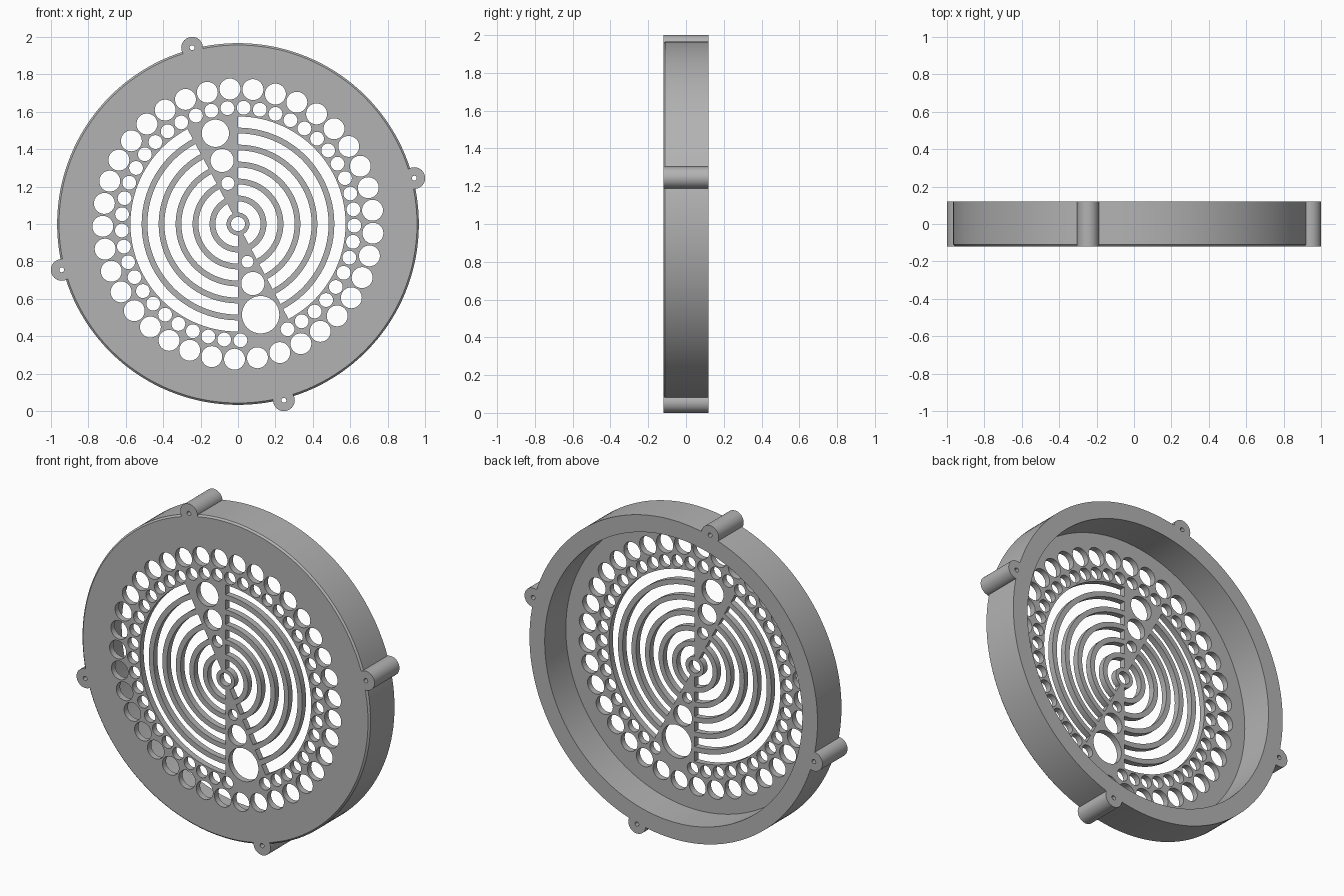
import bpy, bmesh
from math import sin, cos, radians

if "Cube" in bpy.data.objects:
    bpy.data.objects.remove(bpy.data.objects["Cube"])

CZ = 1.0                      # height of the grille centre
FRONT, BACK = -0.12, 0.12
PLATE_BACK = -0.083           # rear of the perforated plate

grey = bpy.data.materials.new("grey_plastic")
grey.use_nodes = True
grey.diffuse_color = (0.45, 0.45, 0.45, 1)
grey.node_tree.nodes["Principled BSDF"].inputs["Base Color"].default_value = (0.45, 0.45, 0.45, 1)


def arc(r, a0, a1, n, cx=0, cz=0):
    """n + 1 points along an arc, angles in degrees."""
    steps = [radians(a0 + (a1 - a0) * i / n) for i in range(n + 1)]
    return [(cx + r * cos(a), cz + r * sin(a)) for a in steps]


def circle(r, cx=0, cz=0, n=32):
    return arc(r, 0, 360, n, cx, cz)[:-1]


def polar(r, angle):
    return r * cos(radians(angle)), r * sin(radians(angle))


def loft(bm, sections):
    """Closed solid through (outline, y) sections, capped at both ends."""
    rings = [[bm.verts.new((x, y, CZ + z)) for x, z in outline] for outline, y in sections]
    for a, b in zip(rings, rings[1:]):
        for i in range(len(a)):
            j = (i + 1) % len(a)
            bm.faces.new((a[i], a[j], b[j], b[i]))
    bm.faces.new(rings[0][::-1])
    bm.faces.new(rings[-1])


def finish(bm, name):
    bmesh.ops.recalc_face_normals(bm, faces=bm.faces[:])
    mesh = bpy.data.meshes.new(name)
    bm.to_mesh(mesh)
    bm.free()
    mesh.materials.append(grey)
    obj = bpy.data.objects.new(name, mesh)
    bpy.context.collection.objects.link(obj)
    return obj


def combine(target, other, operation):
    """Apply a boolean and discard the helper."""
    mod = target.modifiers.new(operation, "BOOLEAN")
    mod.operation, mod.solver, mod.object = operation, "EXACT", other
    bpy.context.view_layer.objects.active = target
    bpy.ops.object.modifier_apply(modifier=mod.name)
    bpy.data.objects.remove(other)


# Cup-shaped housing: chamfered front plate with a deep rim behind it
R_OUT, R_IN, CHAMFER = 0.967, 0.865, 0.01
profile = [(R_OUT - CHAMFER, FRONT), (R_OUT, FRONT + CHAMFER),
           (R_OUT, BACK), (R_IN, BACK), (R_IN, PLATE_BACK)]
bm = bmesh.new()
loft(bm, [(circle(r, n=144), y) for r, y in profile])
grille = finish(bm, "speaker_grille")

# Four screw bosses on the rim
boss_spots = [polar(0.974, 14.6 + 90 * k) for k in range(4)]
bm = bmesh.new()
for x, z in boss_spots:
    outline = circle(0.058, x, z)
    loft(bm, [(outline, FRONT), (outline, BACK)])
combine(grille, finish(bm, "screw_bosses"), "UNION")

# Cutter for every opening
bm = bmesh.new()


def cut(outline):
    loft(bm, [(outline, FRONT - 0.05), (outline, BACK + 0.05)])


for x, z in boss_spots:                               # screw holes
    cut(circle(0.013, x, z, 16))
for k in range(37):                                   # outer ring of holes
    cut(circle(0.056, *polar(0.723, 93.4 + k * 360 / 37)))
for k in range(45):                                   # inner ring, with a gap
    if k not in (24, 25):
        cut(circle(0.037, *polar(0.622, 87.2 + k * 8), 24))
for k in range(6):                                    # concentric slots, both halves
    r = 0.575 - k * 0.0908
    for start in (118, 298):
        end = start + 152
        cut(arc(r, start, end, 60) + arc(r - 0.06, end, start, 60))
cut(circle(0.038))                                    # centre hole
wedge_holes = ((104, ((0.5, 0.073), (0.35, 0.062), (0.224, 0.035))),
               (284, ((0.5, 0.1), (0.328, 0.062), (0.208, 0.032))))
for angle, holes in wedge_holes:                      # holes in the solid wedges
    for dist, r in holes:
        cut(circle(r, *polar(dist, angle), 40))
combine(grille, finish(bm, "opening_cutter"), "DIFFERENCE")

grille.select_set(True)
bpy.ops.object.shade_smooth_by_angle(angle=radians(30))
